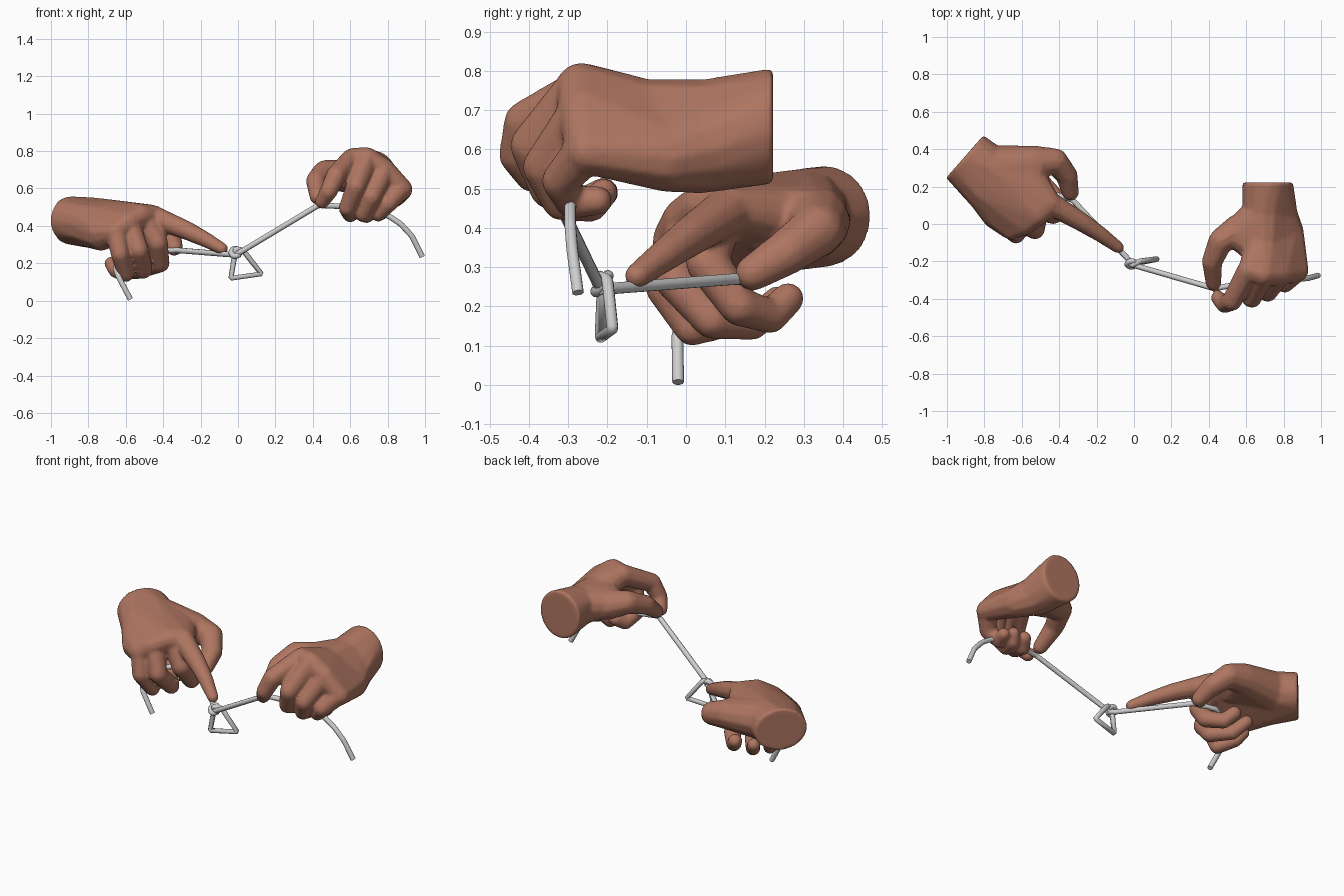
import bpy, bmesh, math
from mathutils import Vector


def material(name, rgb):
    m = bpy.data.materials.new(name)
    m.diffuse_color = (*rgb, 1)
    return m


skin = material("brown skin", (0.43, 0.18, 0.12))
cord = material("grey thread", (0.62, 0.62, 0.62))


def ball(x, y, z, r):
    """Points on a small sphere, used as hull input."""
    b = bmesh.new()
    bmesh.ops.create_icosphere(b, subdivisions=2, radius=r)
    pts = [v.co + Vector((x, y, z)) for v in b.verts]
    b.free()
    return pts


def disc(c, u, v):
    """Flat elliptical ring for the cut wrist."""
    c, u, v = Vector(c), Vector(u), Vector(v)
    return [c + u * math.cos(i * math.tau / 32) + v * math.sin(i * math.tau / 32)
            for i in range(32)]


def hull(bm, *groups):
    """Add the closed convex hull of several point groups."""
    b = bmesh.new()
    for g in groups:
        for p in g:
            b.verts.new(p)
    res = bmesh.ops.convex_hull(b, input=b.verts[:])
    junk = {e for e in res["geom_interior"] + res["geom_unused"]
            if isinstance(e, bmesh.types.BMVert)}
    bmesh.ops.delete(b, geom=list(junk), context='VERTS')
    bmesh.ops.recalc_face_normals(b, faces=b.faces[:])
    tmp = bpy.data.meshes.new("tmp")
    b.to_mesh(tmp)
    b.free()
    bm.from_mesh(tmp)
    bpy.data.meshes.remove(tmp)


def finger(bm, *joints):
    """Chain of tapered capsules through the joints (x, y, z, radius)."""
    for a, b in zip(joints, joints[1:]):
        hull(bm, ball(*a), ball(*b))


def hand(name, palm_parts, fingers):
    bm = bmesh.new()
    for groups in palm_parts:
        hull(bm, *groups)
    for f in fingers:
        finger(bm, *f)
    me = bpy.data.meshes.new(name)
    bm.to_mesh(me)
    bm.free()
    ob = bpy.data.objects.new(name, me)
    bpy.context.collection.objects.link(ob)
    me.materials.append(skin)
    # fuse the pieces into one skin, then soften the joins
    r = ob.modifiers.new("fuse", 'REMESH')
    r.mode = 'VOXEL'
    r.voxel_size = 0.008
    r.use_smooth_shade = True
    s = ob.modifiers.new("soften", 'SMOOTH')
    s.factor = 0.5
    s.iterations = 10
    return ob


# left hand: pointing index, remaining fingers curled round the thread
wrist = disc((-0.905, 0.36, 0.43), (0.1, 0.114, 0), (0, 0, 0.128))
mid = [ball(-0.77, 0.30, 0.43, 0.122), ball(-0.79, 0.19, 0.405, 0.125)]
knuckles = [ball(-0.45, 0.11, 0.45, 0.062), ball(-0.52, 0.05, 0.455, 0.064),
            ball(-0.59, 0.00, 0.42, 0.062), ball(-0.655, -0.025, 0.37, 0.062)]
heel = ball(-0.73, 0.07, 0.365, 0.1)
hand("left_hand",
     [[wrist, *mid],
      [*mid, heel, *knuckles, ball(-0.56, 0.26, 0.43, 0.085)],
      [mid[0], ball(-0.53, 0.33, 0.415, 0.09), ball(-0.56, 0.2, 0.42, 0.09)]],
     [[(-0.45, 0.11, 0.445, 0.064), (-0.28, 0.01, 0.378, 0.052),
       (-0.18, -0.055, 0.33, 0.043), (-0.085, -0.125, 0.278, 0.033)],    # index
      [(-0.53, 0.33, 0.415, 0.09), (-0.42, 0.335, 0.395, 0.07), (-0.36, 0.26, 0.34, 0.06),
       (-0.34, 0.17, 0.285, 0.047)],                                      # thumb
      [(-0.49, 0.08, 0.43, 0.066), (-0.43, 0.055, 0.31, 0.057),
       (-0.415, 0.135, 0.2, 0.051), (-0.48, 0.215, 0.175, 0.045),
       (-0.52, 0.26, 0.22, 0.042)],
      [(-0.58, 0.01, 0.40, 0.062), (-0.53, -0.03, 0.27, 0.054),
       (-0.505, 0.065, 0.165, 0.049), (-0.58, 0.17, 0.155, 0.042),
       (-0.63, 0.235, 0.215, 0.039)],
      [(-0.65, -0.025, 0.36, 0.06), (-0.63, -0.055, 0.25, 0.051),
       (-0.60, 0.015, 0.143, 0.045), (-0.655, 0.11, 0.16, 0.039),
       (-0.68, 0.15, 0.20, 0.036)]])

# right hand: thumb and index pinch, remaining fingers curled
wrist = disc((0.715, 0.222, 0.66), (0.135, 0, 0), (0, 0, 0.147))
mid = [ball(0.69, 0.05, 0.665, 0.115), ball(0.765, 0.04, 0.60, 0.113)]
knuckles = [ball(0.615, -0.25, 0.76, 0.058), ball(0.69, -0.27, 0.76, 0.062),
            ball(0.785, -0.265, 0.695, 0.062), ball(0.875, -0.25, 0.595, 0.06)]
hand("right_hand",
     [[wrist, *mid],
      [*mid, ball(0.82, -0.05, 0.58, 0.09), ball(0.69, -0.1, 0.68, 0.1)],
      [ball(0.82, -0.05, 0.58, 0.09), ball(0.69, -0.1, 0.68, 0.1), *knuckles],
      [mid[0], ball(0.555, -0.05, 0.67, 0.085), ball(0.66, -0.14, 0.69, 0.08)]],
     [[(0.61, -0.25, 0.755, 0.062), (0.525, -0.41, 0.67, 0.055),
       (0.485, -0.43, 0.585, 0.048), (0.45, -0.395, 0.53, 0.04)],        # index
      [(0.565, -0.03, 0.665, 0.088), (0.465, -0.09, 0.685, 0.068),
       (0.418, -0.20, 0.64, 0.056), (0.425, -0.315, 0.555, 0.043)],      # thumb
      [(0.69, -0.27, 0.755, 0.064), (0.63, -0.395, 0.61, 0.055),
       (0.585, -0.35, 0.495, 0.048), (0.60, -0.26, 0.46, 0.043),
       (0.63, -0.21, 0.49, 0.04)],
      [(0.78, -0.265, 0.69, 0.064), (0.715, -0.365, 0.555, 0.053),
       (0.67, -0.32, 0.465, 0.047), (0.69, -0.24, 0.455, 0.041),
       (0.71, -0.21, 0.49, 0.038)],
      [(0.872, -0.25, 0.60, 0.06), (0.805, -0.32, 0.52, 0.049),
       (0.75, -0.29, 0.463, 0.042), (0.77, -0.225, 0.47, 0.038)]])


def thread(name, points, closed=False, corners=True):
    """Round thread along a polyline, with small bevels at its corners."""
    pts = [Vector(p) for p in points]
    if corners:
        out = [] if closed else [pts[0]]
        for a, b in zip(pts, pts[1:] + (pts[:1] if closed else [])):
            d = (b - a).normalized() * min(0.008, (b - a).length / 3)
            out += [a + d, b - d]
        pts = out if closed else out + [Vector(points[-1])]
    cu = bpy.data.curves.new(name, 'CURVE')
    cu.dimensions = '3D'
    cu.bevel_depth = 0.015
    cu.bevel_resolution = 3
    cu.use_fill_caps = True
    sp = cu.splines.new('POLY')
    sp.points.add(len(pts) - 1)
    for p, co in zip(sp.points, pts):
        p.co = (*co, 1)
    sp.use_cyclic_u = closed
    sp.use_smooth = True
    cu.materials.append(cord)
    ob = bpy.data.objects.new(name, cu)
    bpy.context.collection.objects.link(ob)
    return ob


# thread through the left hand, ending below the little finger
thread("left_thread", [(-0.575, -0.02, 0.007), (-0.64, -0.022, 0.13), (-0.655, 0.0, 0.175),
                       (-0.62, 0.09, 0.235), (-0.46, 0.17, 0.265), (-0.33, 0.13, 0.27),
                       (-0.02, -0.20, 0.245), (0.01, -0.22, 0.245)])
# thread through the right hand, hanging off to the side
thread("right_thread", [(-0.02, -0.215, 0.24), (0.43, -0.345, 0.51), (0.54, -0.325, 0.505),
                        (0.72, -0.29, 0.485), (0.81, -0.295, 0.45), (0.87, -0.295, 0.41),
                        (0.93, -0.29, 0.345), (0.985, -0.275, 0.235)])
# hanging loop and the knot around its top
thread("thread_loop", [(-0.015, -0.212, 0.26), (-0.038, -0.218, 0.12), (0.126, -0.187, 0.143),
                       (0.028, -0.20, 0.268), (-0.012, -0.222, 0.278)], True)
thread("knot", [(-0.014 + 0.022 * math.cos(a), -0.214 + 0.015 * math.sin(a),
                 0.258 + 0.02 * math.sin(a))
                for a in (i * math.tau / 16 for i in range(16))], True, False)
